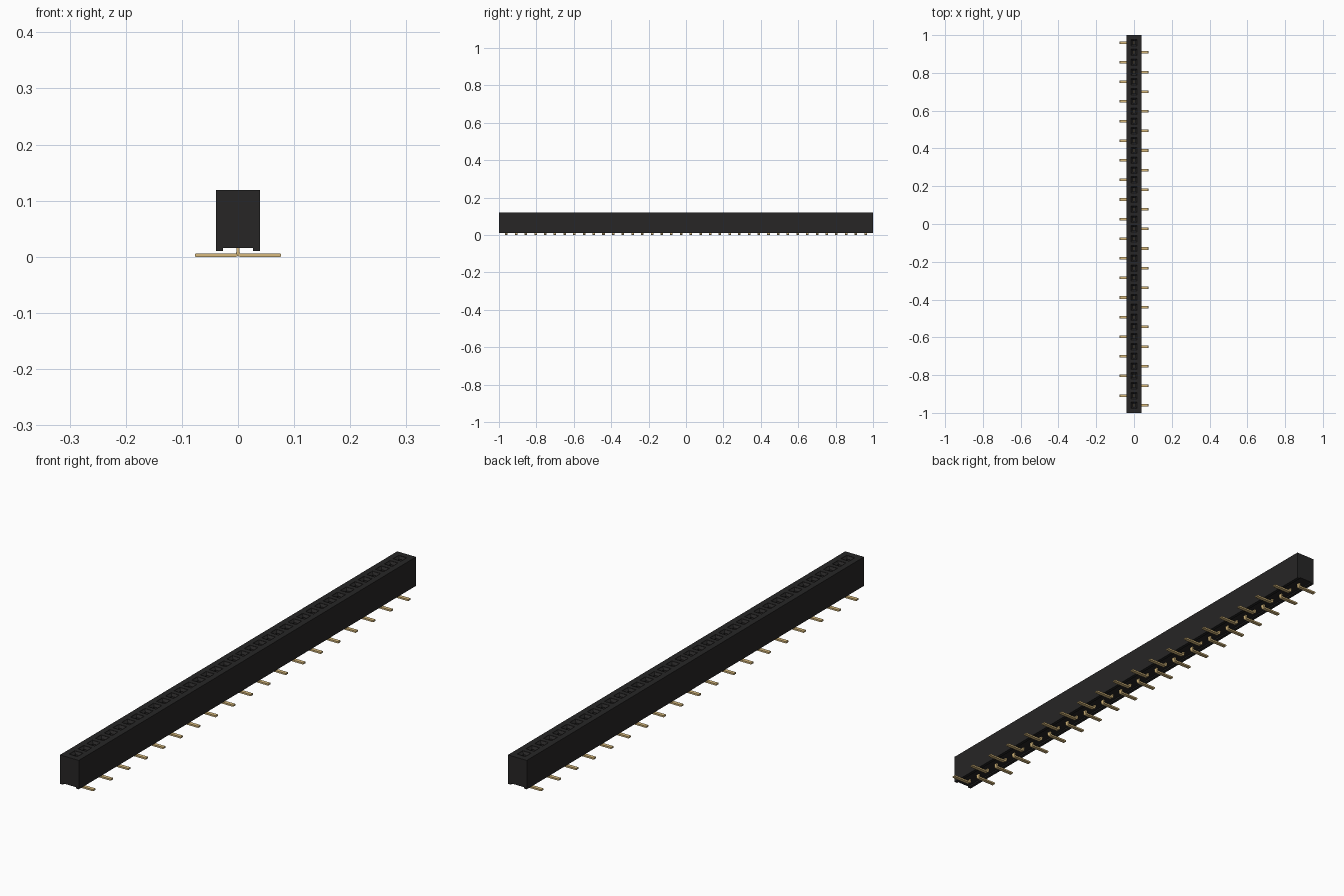
import bpy, bmesh, math

cube = bpy.data.objects.get("Cube")
if cube:
    bpy.data.objects.remove(cube, do_unlink=True)

COUNT, PITCH = 38, 0.0519
HALF_W, HALF_L = 0.039, 1.0
BASE, TOP = 0.0105, 0.119
FOOT_X, CHANNEL_Z = 0.027, 0.0155      # underside channel between the two rails
PIN_W, PIN_T, REACH = 0.0135, 0.0062, 0.0762


def material(name, rgb):
    m = bpy.data.materials.new(name)
    m.use_nodes = True
    m.diffuse_color = (*rgb, 1)
    bsdf = m.node_tree.nodes["Principled BSDF"]
    bsdf.inputs["Base Color"].default_value = (*rgb, 1)
    bsdf.inputs["Roughness"].default_value = 0.6
    return m


black = material("black plastic", (0.020, 0.019, 0.019))
gold = material("gold metal", (0.70, 0.50, 0.21))


def finish(bm, name, mat):
    bmesh.ops.recalc_face_normals(bm, faces=bm.faces)
    me = bpy.data.meshes.new(name)
    bm.to_mesh(me)
    bm.free()
    me.materials.append(mat)
    ob = bpy.data.objects.new(name, me)
    bpy.context.collection.objects.link(ob)
    return ob


def extrude_profile(bm, xz, y0, y1):
    """Prism along y from a closed x-z outline."""
    face = bm.faces.new([bm.verts.new((x, y0, z)) for x, z in xz])
    res = bmesh.ops.extrude_face_region(bm, geom=[face], use_keep_orig=True)
    verts = [g for g in res["geom"] if isinstance(g, bmesh.types.BMVert)]
    bmesh.ops.translate(bm, verts=verts, vec=(0, y1 - y0, 0))
    return verts


def loft_squares(bm, y, levels):
    """Closed stack of square sections given as (half size, z)."""
    rings = [[bm.verts.new((sx * h, y + sy * h, z))
              for sx, sy in ((-1, -1), (1, -1), (1, 1), (-1, 1))] for h, z in levels]
    for a, b in zip(rings, rings[1:]):
        for i in range(4):
            j = (i + 1) % 4
            bm.faces.new((a[i], a[j], b[j], b[i]))
    bm.faces.new(rings[0][::-1])
    bm.faces.new(rings[-1])


pin_ys = [((COUNT - 1) / 2 - i) * PITCH for i in range(COUNT)]

# Housing: long block with a channel along the underside
bm = bmesh.new()
extrude_profile(bm, [(-HALF_W, BASE), (-FOOT_X, BASE), (-FOOT_X, CHANNEL_Z),
                     (FOOT_X, CHANNEL_Z), (FOOT_X, BASE), (HALF_W, BASE),
                     (HALF_W, TOP), (-HALF_W, TOP)], -HALF_L, HALF_L)
housing = finish(bm, "housing", black)

# Socket holes: square wells with a funnel mouth
bm = bmesh.new()
for y in pin_ys:
    loft_squares(bm, y, [(0.009, 0.035), (0.009, TOP - 0.009),
                         (0.017, TOP - 0.001), (0.017, TOP + 0.01)])
cutter = finish(bm, "socket_cutter", black)
cutter.hide_render = True
mod = housing.modifiers.new("sockets", 'BOOLEAN')
mod.operation, mod.solver, mod.object = 'DIFFERENCE', 'EXACT', cutter
bpy.context.view_layer.objects.active = housing
bpy.ops.object.modifier_apply(modifier=mod.name)
bpy.data.objects.remove(cutter, do_unlink=True)

# Pins: upright stem, rounded bend and flat foot, alternating sides
t = PIN_T / 2
R = 0.0075                              # outer bend radius
bend = [math.radians(a) for a in (180, 202.5, 225, 247.5, 270)]
cx = R - t
outer = [(cx + R * math.cos(a), R + R * math.sin(a)) for a in bend]
inner = [(cx + (R - PIN_T) * math.cos(a), R + (R - PIN_T) * math.sin(a)) for a in bend]
tip = [(REACH - 0.001, 0), (REACH, 0.001), (REACH, PIN_T - 0.001), (REACH - 0.001, PIN_T)]
profile = [(-t, 0.05)] + outer + tip + inner[::-1] + [(t, 0.05)]

bm = bmesh.new()
for i, y in enumerate(pin_ys):
    side = -1 if i % 2 == 0 else 1
    extrude_profile(bm, [(side * x, z) for x, z in profile], y - PIN_W / 2, y + PIN_W / 2)
pins = finish(bm, "pins", gold)

# Smooth only the shallow facets of the bends
bpy.ops.object.select_all(action='DESELECT')
pins.select_set(True)
bpy.context.view_layer.objects.active = pins
bpy.ops.object.shade_smooth_by_angle(angle=math.radians(30))
